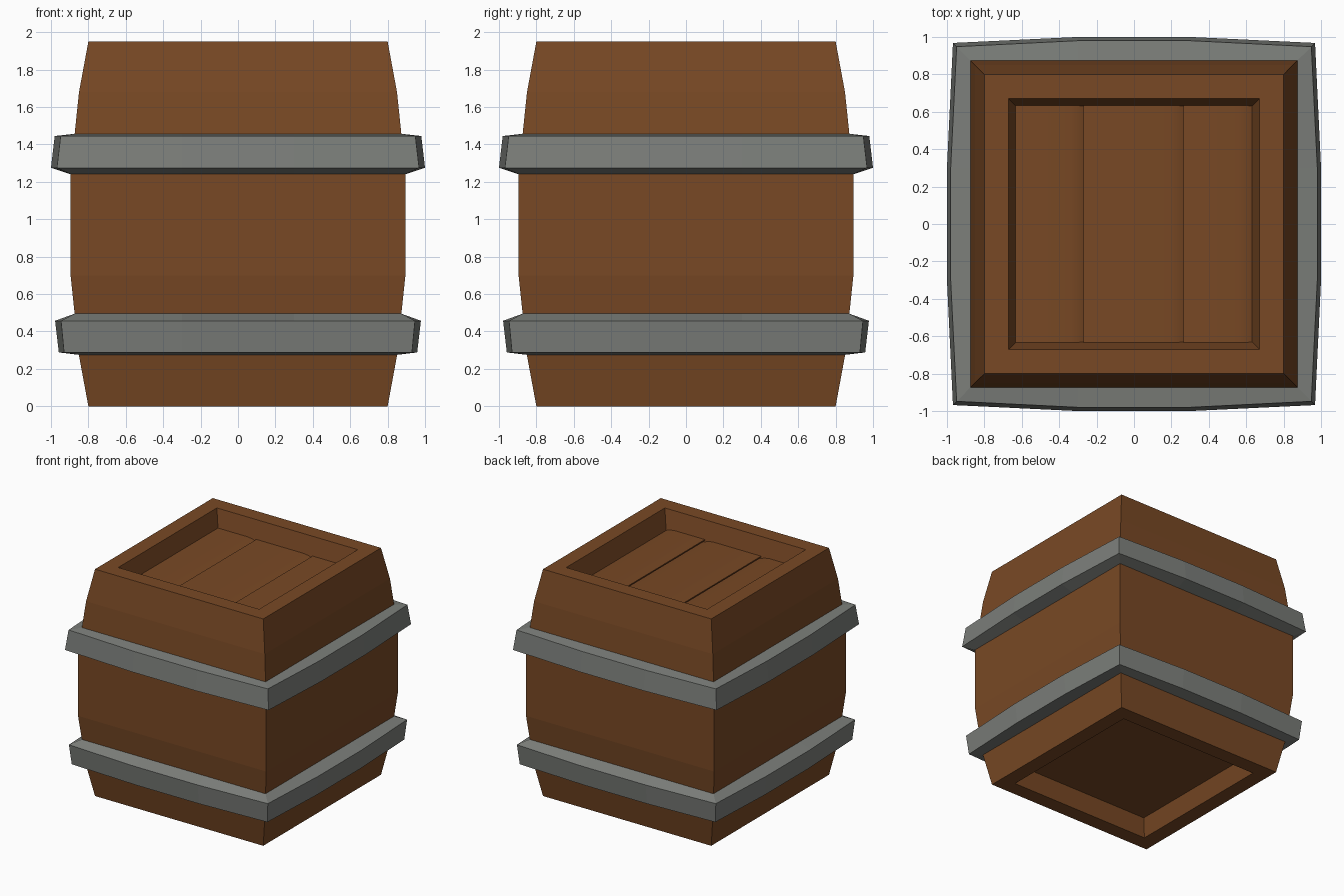
import bpy, bmesh

if "Cube" in bpy.data.objects:
    bpy.data.objects.remove(bpy.data.objects["Cube"])


def material(name, rgb):
    m = bpy.data.materials.new(name)
    m.diffuse_color = (*rgb, 1)
    m.use_nodes = True
    m.node_tree.nodes["Principled BSDF"].inputs["Base Color"].default_value = m.diffuse_color
    return m


wood = material("brown wood", (0.19, 0.066, 0.018))
iron = material("grey iron", (0.20, 0.21, 0.195))


def finish(bm, name, mat):
    bmesh.ops.recalc_face_normals(bm, faces=bm.faces[:])
    me = bpy.data.meshes.new(name)
    bm.to_mesh(me)
    bm.free()
    me.materials.append(mat)
    ob = bpy.data.objects.new(name, me)
    bpy.context.collection.objects.link(ob)
    return ob


def loft(name, rings, mat, closed):
    """Join equal-sized rings; either cap both ends or close into a hoop."""
    bm = bmesh.new()
    loops = [[bm.verts.new(p) for p in r] for r in rings]
    n = len(loops[0])
    pairs = list(zip(loops, loops[1:]))
    if closed:
        pairs.append((loops[-1], loops[0]))
    for a, b in pairs:
        for i in range(n):
            j = (i + 1) % n
            bm.faces.new((a[i], a[j], b[j], b[i]))
    if not closed:
        bm.faces.new(loops[0])
        bm.faces.new(loops[-1])
    return finish(bm, name, mat)


def square(h, z):
    return [(-h, -h, z), (h, -h, z), (h, h, z), (-h, h, z)]


def bulged_square(corner, mid, z):
    """Square ring whose sides bow outward between x = -0.3 and 0.3."""
    side = [(-corner, -corner), (-0.3, -mid), (0.3, -mid)]
    pts = []
    for _ in range(4):
        pts += [(x, y, z) for x, y in side]
        side = [(-y, x) for x, y in side]
    return pts


# Square barrel body with a recess at each end
profile = [(0.63, 0.15), (0.67, 0), (0.80, 0), (0.85, 0.27), (0.895, 0.70),
           (0.895, 1.25), (0.85, 1.68), (0.80, 1.95), (0.67, 1.95), (0.63, 1.78)]
loft("barrel_body", [square(h, z) for h, z in profile], wood, False)

# Iron hoops: (corner half width, middle half width, z)
hoops = {
    "upper_hoop": [(0.872, 0.872, 1.457), (0.948, 0.98, 1.445),
                   (0.968, 1.0, 1.275), (0.893, 0.893, 1.24), (0.84, 0.84, 1.34)],
    "lower_hoop": [(0.873, 0.873, 0.495), (0.946, 0.978, 0.457),
                   (0.93, 0.958, 0.288), (0.85, 0.85, 0.275), (0.82, 0.82, 0.38)],
}
for name, section in hoops.items():
    loft(name, [bulged_square(*s) for s in section], iron, True)

# Three lid planks, each dipping along its right edge
for i, (x0, x1) in enumerate([(-0.635, -0.27), (-0.27, 0.265), (0.265, 0.635)]):
    top = [(x0, 1.79), (x0, 1.80), (x1 - 0.08, 1.80), (x1 - 0.03, 1.793), (x1, 1.78), (x1, 1.775)]
    ob = loft(f"lid_plank_{i + 1}", [[(x, y, z) for x, z in top] for y in (-0.635, 0.635)],
              wood, False)
    bpy.context.view_layer.objects.active = ob
    ob.select_set(True)
    bpy.ops.object.shade_smooth_by_angle(angle=0.6)
    ob.select_set(False)
